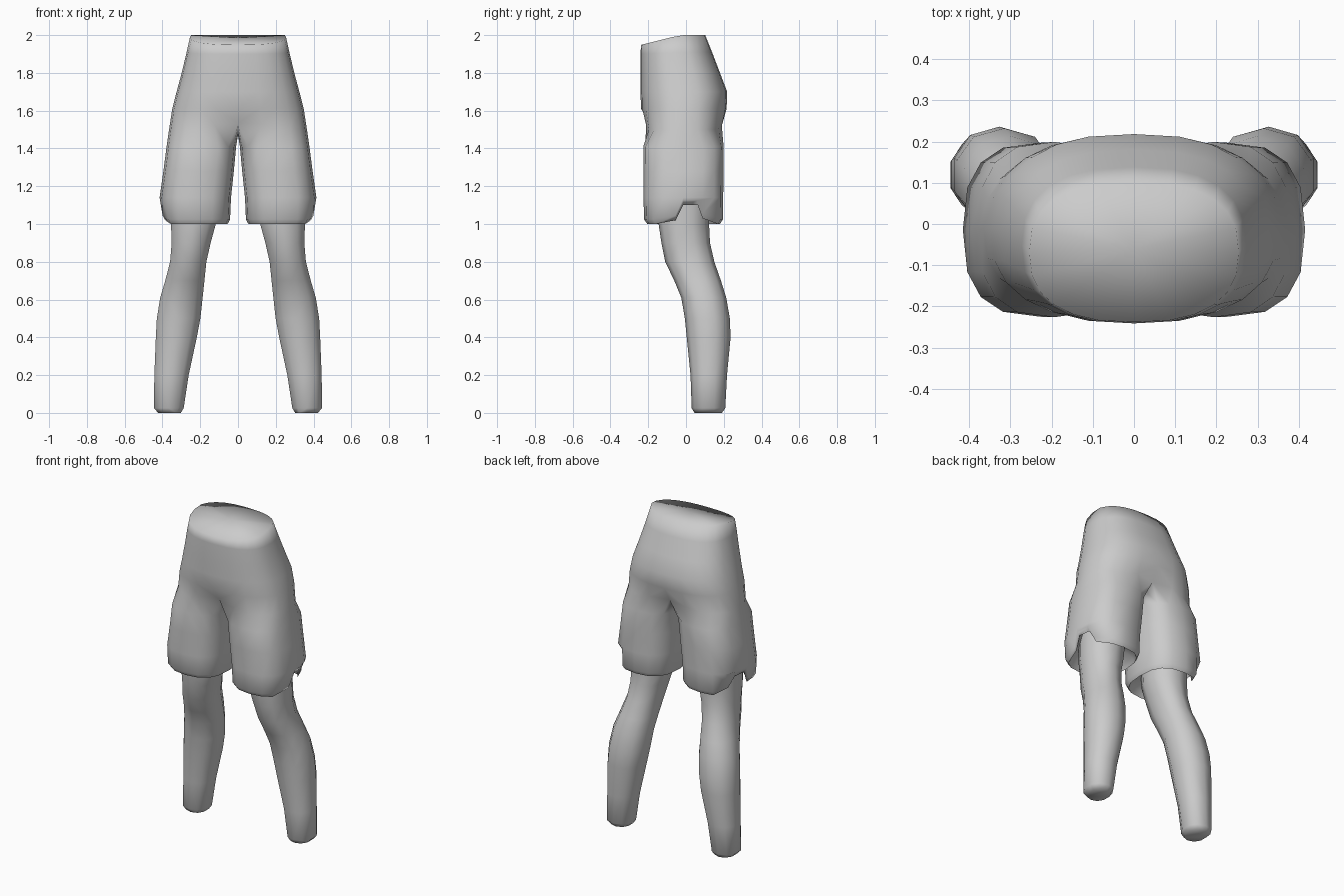
import bpy, bmesh, math

if "Cube" in bpy.data.objects:
    bpy.data.objects.remove(bpy.data.objects["Cube"], do_unlink=True)

grey = bpy.data.materials.new("plain grey")
grey.use_nodes = True
grey.diffuse_color = (0.6, 0.6, 0.6, 1)
grey.node_tree.nodes["Principled BSDF"].inputs["Base Color"].default_value = (0.6, 0.6, 0.6, 1)


def power(v, p):
    return math.copysign(abs(v) ** p, v)


def oval(x0, x1, y0, y1, z, angles, p=0.85):
    """Rounded cross-section filling a box, starting at the front."""
    cx, cy, w, d = (x0 + x1) / 2, (y0 + y1) / 2, (x1 - x0) / 2, (y1 - y0) / 2
    return [(cx + w * power(math.cos(a), p), cy + d * power(math.sin(a), p), z) for a in angles]


def skin(bm, a, b, closed=True):
    n = len(a) if closed else len(a) - 1
    for i in range(n):
        j = (i + 1) % len(a)
        bm.faces.new((a[i], a[j], b[j], b[i]))


def finish(bm, name, angle):
    """Turn one half into a mirrored, smooth-shaded object."""
    bmesh.ops.recalc_face_normals(bm, faces=bm.faces)
    mesh = bpy.data.meshes.new(name)
    bm.to_mesh(mesh)
    bm.free()
    mesh.materials.append(grey)
    ob = bpy.data.objects.new(name, mesh)
    bpy.context.collection.objects.link(ob)
    bpy.ops.object.select_all(action="DESELECT")
    ob.select_set(True)
    bpy.context.view_layer.objects.active = ob
    bpy.ops.object.shade_smooth_by_angle(angle=math.radians(angle))
    mirror = ob.modifiers.new("Mirror", "MIRROR")
    mirror.use_clip = True
    mirror.merge_threshold = 0.002
    return ob


def verts(bm, points):
    return [bm.verts.new(p) for p in points]


# Shorts: 16-point rings for the trouser leg, 13-point half rings for the hips
ring_angles = [math.radians(-135 + 22.5 * i) for i in range(16)]
hip_angles = [math.radians(-90 + 15 * i) for i in range(13)]
bm = bmesh.new()


def notch(points, drop=0.0):
    """Raise the hem at the outer side to form a slit."""
    rise = {5: 0.02, 6: 0.10, 7: 0.10, 8: 0.03}
    place = {5: -0.055, 6: -0.015, 7: 0.062, 8: 0.088}
    return [(x, place.get(i, y), z + rise.get(i, 0) + drop) for i, (x, y, z) in enumerate(points)]


# x inner, x outer, y front, y back, z
rows = [
    notch(oval(0.17, 0.34, -0.13, 0.11, 1.06, ring_angles), 0.04),
    notch(oval(0.07, 0.385, -0.19, 0.165, 1.005, ring_angles, 0.75), 0.03),
    notch(oval(0.055, 0.395, -0.205, 0.18, 1.0, ring_angles, 0.75)),
    notch(oval(0.042, 0.41, -0.222, 0.195, 1.025, ring_angles, 0.75)),
    oval(0.037, 0.415, -0.225, 0.197, 1.14, ring_angles, 0.75),
    oval(0.022, 0.395, -0.225, 0.198, 1.28, ring_angles, 0.75),
    oval(0.010, 0.378, -0.226, 0.199, 1.41, ring_angles, 0.75),
]
rings = [verts(bm, r) for r in rows]
for a, b in zip(rings, rings[1:]):
    skin(bm, a, b)

# Crotch ring: the ends of the hip arc dip to a saddle between the legs
arc = oval(-0.365, 0.365, -0.218, 0.195, 1.50, hip_angles, 0.78)
lift = {0: 0.045, 1: 0.03, 11: 0.02, 12: 0.025}
arc = [(max(x, 0), y, z + lift.get(i, 0)) for i, (x, y, z) in enumerate(arc)]
arc[0], arc[12] = (0, -0.19, 1.535), (0, 0.165, 1.52)
saddle = [(0, 0.10, 1.49), (0, 0.0, 1.47), (0, -0.11, 1.485)]
crotch = verts(bm, arc + saddle)
skin(bm, rings[-1], crotch)

# Hips: half width, front, back, height at the back, fall of the front edge
hips = [
    (0.348, -0.238, 0.215, 1.61, 0),
    (0.325, -0.241, 0.218, 1.70, 0),
    (0.298, -0.241, 0.180, 1.80, 0),
    (0.272, -0.241, 0.138, 1.91, 0.01),
    (0.254, -0.238, 0.102, 2.00, 0.052),
]
last = crotch[:13]
for w, y0, y1, z, fall in hips:
    row = oval(-w, w, y0, y1, z, hip_angles, 0.8)
    row = [(x if 0 < i < 12 else 0, y, z - fall * max(0, -y - 0.03) / 0.21)
           for i, (x, y, z) in enumerate(row)]
    new = verts(bm, row)
    skin(bm, last, new, closed=False)
    last = new

# Waist cap
middle = bm.verts.new((0, -0.06, 1.985))
for a, b in zip(last, last[1:]):
    bm.faces.new((a, b, middle))
finish(bm, "shorts", 100)

# Lower legs: x inner, x outer, y front, y back, z
leg_rows = [
    (0.30, 0.425, 0.045, 0.19, 0.0),
    (0.284, 0.449, 0.03, 0.208, 0.025),
    (0.257, 0.447, 0.024, 0.217, 0.2),
    (0.213, 0.440, 0.004, 0.236, 0.4),
    (0.194, 0.435, -0.006, 0.232, 0.5),
    (0.182, 0.417, -0.025, 0.213, 0.61),
    (0.173, 0.390, -0.062, 0.185, 0.7),
    (0.163, 0.364, -0.110, 0.150, 0.8),
    (0.140, 0.356, -0.130, 0.127, 0.9),
    (0.112, 0.360, -0.145, 0.122, 1.0),
    (0.100, 0.362, -0.145, 0.130, 1.16),
]
bm = bmesh.new()
leg_angles = [math.radians(-90 + 36 * i) for i in range(10)]
rings = [verts(bm, oval(*r, leg_angles, 0.9)) for r in leg_rows]
for a, b in zip(rings, rings[1:]):
    skin(bm, a, b)
bm.faces.new(rings[0])
bm.faces.new(rings[-1])
finish(bm, "lower_legs", 60)
